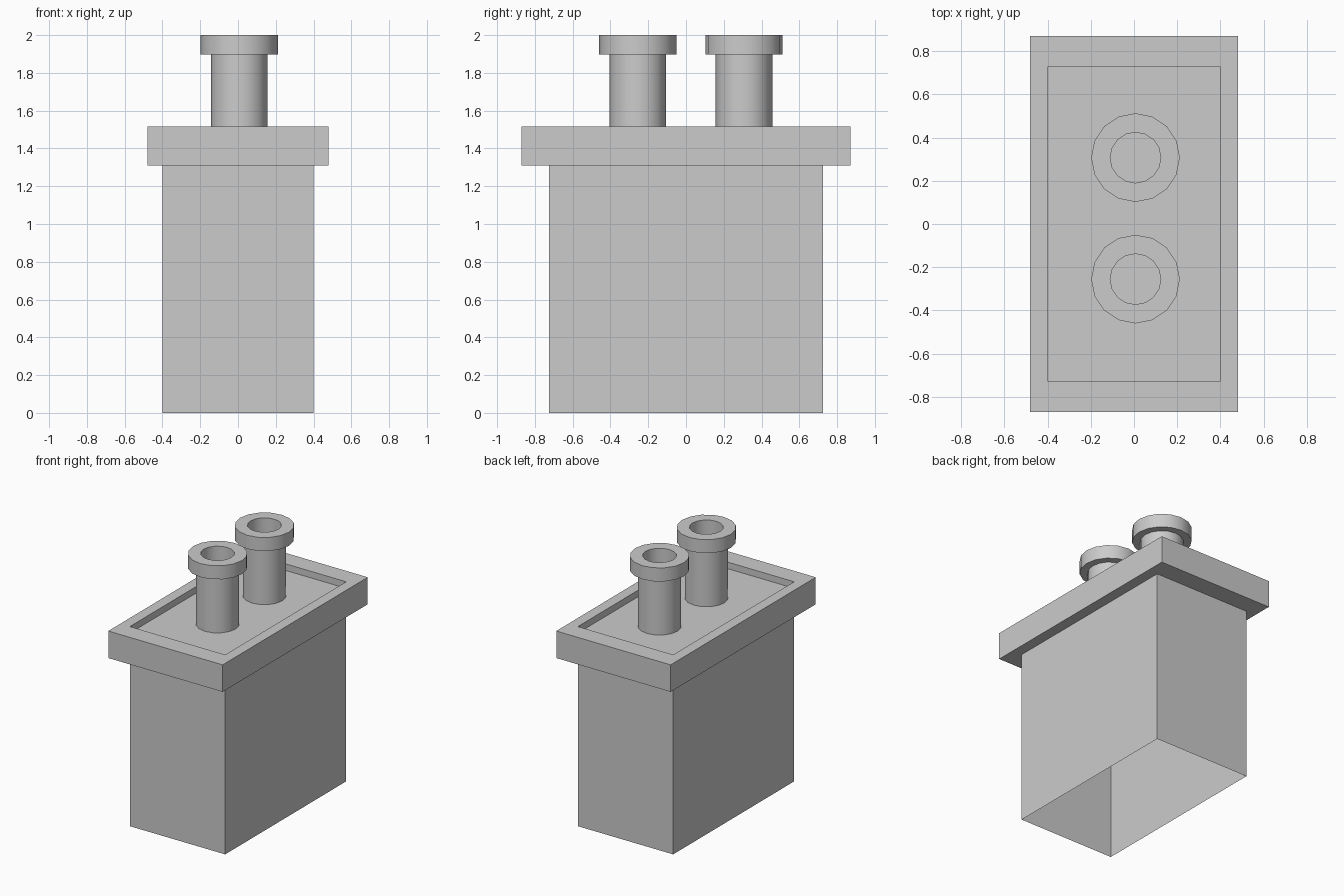
import bpy, bmesh
from math import cos, sin, tau, radians

if "Cube" in bpy.data.objects:
    bpy.data.objects.remove(bpy.data.objects["Cube"])

BODY_X, BODY_Y = 0.40, 0.725      # body half sizes
CAP_X, CAP_Y = 0.48, 0.87         # cap half sizes
FLOOR, CAP_Z0, CAP_Z1 = 1.465, 1.31, 1.515


def finish(name, bm):
    bmesh.ops.recalc_face_normals(bm, faces=bm.faces)
    mesh = bpy.data.meshes.new(name)
    bm.to_mesh(mesh)
    bm.free()
    obj = bpy.data.objects.new(name, mesh)
    bpy.context.collection.objects.link(obj)
    return obj


def rings_to_mesh(bm, rings, closed):
    """Bridge successive vertex rings with quads."""
    rings = [[bm.verts.new(p) for p in ring] for ring in rings]
    pairs = list(zip(rings, rings[1:]))
    if closed:
        pairs.append((rings[-1], rings[0]))
    for a, b in pairs:
        n = len(a)
        for i in range(n):
            j = (i + 1) % n
            bm.faces.new((a[i], a[j], b[j], b[i]))
    return rings


def rect(x, y, z):
    return [(-x, -y, z), (x, -y, z), (x, y, z), (-x, y, z)]


def circle(r, z, n=16):
    return [(r * cos(tau * i / n), r * sin(tau * i / n), z) for i in range(n)]


# Chimney body: hollow shell, open underneath, its top is the recess floor
bm = bmesh.new()
shell = rings_to_mesh(bm, [rect(BODY_X, BODY_Y, 0), rect(BODY_X, BODY_Y, FLOOR)], False)
bm.faces.new(shell[1])
finish("chimney_body", bm)

# Overhanging cap with a raised rim around the recess
bm = bmesh.new()
rings_to_mesh(bm, [rect(BODY_X, BODY_Y, CAP_Z0), rect(CAP_X, CAP_Y, CAP_Z0),
                   rect(CAP_X, CAP_Y, CAP_Z1), rect(BODY_X, BODY_Y, CAP_Z1),
                   rect(BODY_X, BODY_Y, FLOOR)], False)
finish("chimney_cap", bm)

# Two round pots with a collar and an open bore
PROFILE = [(0.117, FLOOR), (0.15, FLOOR), (0.15, 1.897), (0.205, 1.897),
           (0.205, 2.0), (0.117, 2.0)]
for name, y in (("front_pot", -0.255), ("back_pot", 0.307)):
    bm = bmesh.new()
    rings_to_mesh(bm, [circle(r, z) for r, z in PROFILE], True)
    pot = finish(name, bm)
    pot.location = (0.007, y, 0)
    bpy.ops.object.select_all(action='DESELECT')
    pot.select_set(True)
    bpy.context.view_layer.objects.active = pot
    bpy.ops.object.shade_smooth_by_angle(angle=radians(35))
